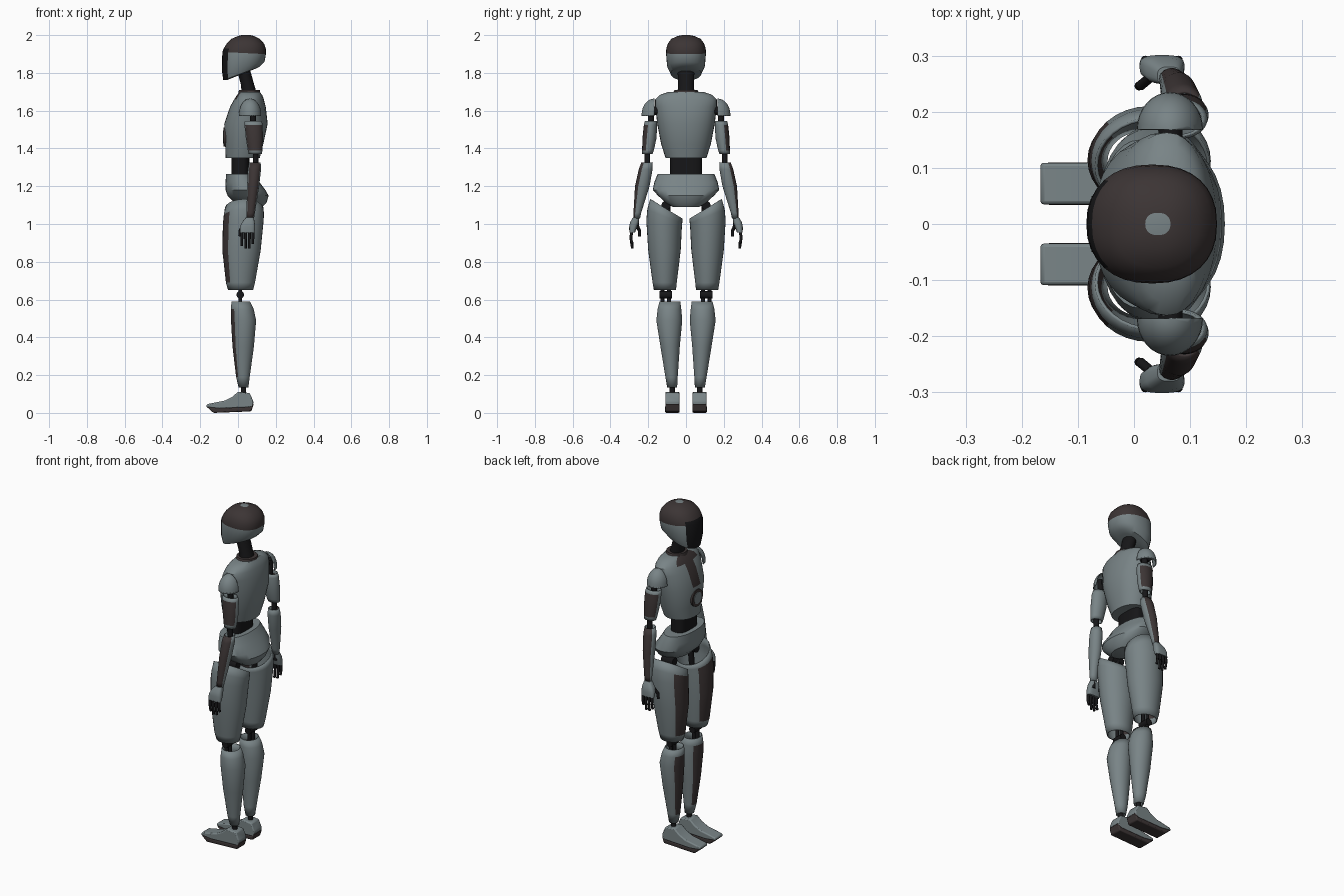
import bpy, bmesh
from math import pi, cos, sin, copysign
from mathutils import Vector, Matrix


def material(name, rgb):
    m = bpy.data.materials.new(name)
    m.diffuse_color = (*rgb, 1)
    return m


GREY = material("grey_shell", (0.19, 0.23, 0.24))
BROWN = material("dark_panel", (0.045, 0.035, 0.035))
BLACK = material("black_joint", (0.008, 0.008, 0.009))
MATS = [GREY, BROWN, BLACK]
N = 32


def finish(name, bm, mat=GREY, mirror=False, wall=0, bevel=0):
    me = bpy.data.meshes.new(name)
    bm.to_mesh(me)
    bm.free()
    ob = bpy.data.objects.new(name, me)
    bpy.context.collection.objects.link(ob)
    if mat:
        me.materials.append(mat)
    else:
        for m in MATS:
            me.materials.append(m)
    bpy.ops.object.select_all(action='DESELECT')
    ob.select_set(True)
    bpy.context.view_layer.objects.active = ob
    bpy.ops.object.shade_smooth_by_angle(angle=0.6)
    if wall:
        ob.modifiers.new("wall", 'SOLIDIFY').thickness = wall
    if bevel:
        b = ob.modifiers.new("soft_edge", 'BEVEL')
        b.width, b.segments = bevel, 2
    if mirror:
        ob.modifiers.new("both_sides", 'MIRROR').use_axis = (False, True, False)
    return ob


# rings go upwards: (z, x0, x1, y0, y1[, slope along x, slope along y])
# panels: (first row, last row, centre angle, half angle, material index)
def loft(name, rings, mat=None, panels=(), power=2.0, cap=True, **kw):
    bm = bmesh.new()
    rows = []
    for z, x0, x1, y0, y1, *t in rings:
        tx, ty = (t + [0, 0])[:2]
        row = []
        for j in range(N):
            c, s = cos(2 * pi * j / N), sin(2 * pi * j / N)
            dx = copysign(abs(c) ** (2 / power), c) * (x1 - x0) / 2
            dy = copysign(abs(s) ** (2 / power), s) * (y1 - y0) / 2
            row.append(bm.verts.new(((x0 + x1) / 2 + dx, (y0 + y1) / 2 + dy, z + tx * dx + ty * dy)))
        rows.append(row)
    for i in range(len(rows) - 1):
        for j in range(N):
            k = (j + 1) % N
            f = bm.faces.new((rows[i][j], rows[i][k], rows[i + 1][k], rows[i + 1][j]))
            a = 2 * pi * (j + 0.5) / N
            for lo, hi, centre, half, index in panels:
                if lo <= i <= hi and abs((a - centre + pi) % (2 * pi) - pi) < half:
                    f.material_index = index
    if cap:
        bm.faces.new(rows[0][::-1])
        bm.faces.new(rows[-1])
    return finish(name, bm, mat, **kw)


def rods(name, parts, mat=BLACK, mirror=True):
    bm = bmesh.new()
    for p, q, r in parts:
        p, q = Vector(p), Vector(q)
        d = q - p
        m = Matrix.Translation((p + q) / 2) @ d.to_track_quat('Z', 'Y').to_matrix().to_4x4()
        bmesh.ops.create_cone(bm, cap_ends=True, segments=14, radius1=r, radius2=r,
                              depth=d.length, matrix=m)
    return finish(name, bm, mat, mirror)


def prism(name, pts, y0, y1, mat):
    bm = bmesh.new()
    f = bm.faces.new([bm.verts.new((x, y0, z)) for x, z in pts])
    ext = bmesh.ops.extrude_face_region(bm, geom=[f])
    bmesh.ops.translate(bm, vec=(0, y1 - y0, 0),
                        verts=[v for v in ext['geom'] if isinstance(v, bmesh.types.BMVert)])
    bmesh.ops.recalc_face_normals(bm, faces=bm.faces)
    return finish(name, bm, mat, mirror=True, bevel=0.006)


def sym(z, x0, x1, h, tx=0):
    return (z, x0, x1, -h, h, tx)


# Head with black visor and dark cap
loft("head", [sym(1.79, -0.06, 0.085, 0.055, 0.4), sym(1.797, -0.078, 0.115, 0.08, 0.37),
              sym(1.835, -0.085, 0.14, 0.1, 0.2), sym(1.905, -0.083, 0.148, 0.106, -0.05),
              sym(1.93, -0.075, 0.147, 0.104), sym(1.955, -0.06, 0.138, 0.096),
              sym(1.98, -0.035, 0.115, 0.078), sym(1.995, 0.0, 0.085, 0.045),
              sym(2.0, 0.02, 0.065, 0.02)],
     panels=[(3, 7, 0, 4, 1), (1, 3, pi, 0.85, 2)], power=2.3)
loft("neck", [sym(1.69, 0.02, 0.1, 0.045), sym(1.74, 0.015, 0.085, 0.042),
              sym(1.83, -0.01, 0.06, 0.045)], BLACK)
loft("collar", [sym(1.68, 0.0, 0.12, 0.075), sym(1.71, 0.005, 0.115, 0.06)], BROWN)

# Torso with front strip and chest ring
loft("torso", [sym(1.35, -0.065, 0.115, 0.108), sym(1.42, -0.068, 0.133, 0.131),
               sym(1.53, -0.073, 0.157, 0.152), sym(1.62, -0.042, 0.147, 0.163),
               sym(1.66, -0.02, 0.137, 0.163), sym(1.683, -0.005, 0.128, 0.14),
               sym(1.7, 0.01, 0.115, 0.09)],
     panels=[(2, 3, pi, 0.2, 1), (4, 5, pi, 0.55, 1)], power=2.2)


def chest_disc(name, r, depth, mat):
    bm = bmesh.new()
    m = Matrix.Translation((-0.068, 0, 1.46)) @ Matrix.Rotation(pi / 2, 4, 'Y')
    bmesh.ops.create_cone(bm, cap_ends=True, segments=N, radius1=r, radius2=r, depth=depth, matrix=m)
    finish(name, bm, mat)


chest_disc("chest_ring", 0.05, 0.016, BROWN)
chest_disc("chest_centre", 0.034, 0.022, GREY)

# Waist and pelvis
loft("waist", [sym(1.24, -0.035, 0.06, 0.085), sym(1.37, -0.035, 0.06, 0.085)], BLACK, power=3)
loft("pelvis", [sym(1.09, 0.03, 0.13, 0.07), sym(1.115, -0.02, 0.152, 0.11),
                sym(1.15, -0.055, 0.162, 0.148), sym(1.18, -0.066, 0.145, 0.176),
                sym(1.22, -0.066, 0.115, 0.168), sym(1.265, -0.063, 0.088, 0.15)], GREY, power=2.2)

# Legs
loft("thigh", [(0.65, -0.053, 0.08, 0.053, 0.17), (0.69, -0.064, 0.09, 0.049, 0.177),
               (0.86, -0.083, 0.12, 0.028, 0.2), (1.0, -0.08, 0.134, 0.022, 0.21, 0, 0.2),
               (1.04, -0.076, 0.137, 0.02, 0.205, 0, 0.4),
               (1.08, -0.07, 0.136, 0.018, 0.19, 0, 0.6)],
     panels=[(1, 3, pi, 0.85, 1)], cap=False, wall=0.006, mirror=True)
loft("shin", [(0.135, 0.003, 0.055, 0.047, 0.1), (0.19, -0.01, 0.062, 0.044, 0.109),
              (0.35, -0.029, 0.084, 0.033, 0.135), (0.49, -0.037, 0.096, 0.02, 0.157),
              (0.55, -0.038, 0.083, 0.025, 0.15), (0.59, -0.034, 0.064, 0.03, 0.14)],
     panels=[(1, 3, pi, 0.8, 1)], cap=False, wall=0.006, mirror=True)
rods("hip_joint", [((0.04, 0.09, 1.17), (0.035, 0.105, 1.0), 0.016),
                   ((0.0, 0.105, 1.1), (0.075, 0.105, 1.1), 0.024)])
rods("knee_joint", [((0.012, 0.09, 0.54), (0.012, 0.09, 0.7), 0.01),
                    ((0.012, 0.125, 0.54), (0.012, 0.125, 0.7), 0.01),
                    ((0.012, 0.075, 0.625), (0.012, 0.14, 0.625), 0.02)])
rods("ankle_joint", [((0.03, 0.073, 0.08), (0.03, 0.073, 0.2), 0.014)])
prism("foot", [(0.078, 0.03), (0.082, 0.06), (0.062, 0.105), (0.0, 0.112), (-0.03, 0.085),
               (-0.07, 0.065), (-0.165, 0.046), (-0.168, 0.03), (-0.1, 0.022)], 0.035, 0.109, GREY)
prism("sole", [(0.07, 0.008), (0.084, 0.05), (0.06, 0.032), (-0.1, 0.026), (-0.168, 0.034),
               (-0.13, 0.0)], 0.034, 0.11, BROWN)

# Shoulder caps: quarter shells open at the inside and below
bm = bmesh.new()
bmesh.ops.create_uvsphere(bm, u_segments=32, v_segments=16, radius=1)
for axis in ((0, 1, 0), (0, 0, 1)):
    bmesh.ops.bisect_plane(bm, geom=bm.verts[:] + bm.edges[:] + bm.faces[:], plane_co=(0, 0, 0),
                           plane_no=axis, clear_inner=True)
bmesh.ops.transform(bm, verts=bm.verts, matrix=Matrix.Translation((0.064, 0.168, 1.578))
                    @ Matrix.Diagonal((0.059, 0.067, 0.086, 1)))
finish("shoulder_cap", bm, GREY, mirror=True, wall=0.006)

# Arms
loft("upper_arm", [(1.37, 0.057, 0.127, 0.177, 0.232), (1.39, 0.052, 0.129, 0.17, 0.232),
                   (1.45, 0.042, 0.133, 0.157, 0.231), (1.525, 0.034, 0.131, 0.152, 0.223),
                   (1.545, 0.036, 0.125, 0.155, 0.218)],
     panels=[(1, 2, pi / 2, 1.1, 1)], cap=False, wall=0.005, mirror=True)
loft("forearm", [(1.03, 0.045, 0.085, 0.243, 0.277), (1.06, 0.045, 0.09, 0.237, 0.278),
                 (1.2, 0.048, 0.112, 0.193, 0.27), (1.29, 0.052, 0.122, 0.177, 0.25),
                 (1.325, 0.06, 0.12, 0.176, 0.237)],
     panels=[(0, 3, pi / 2, 1.0, 1)], cap=False, wall=0.005, mirror=True)
rods("shoulder_joint", [((0.08, 0.185, 1.48), (0.08, 0.185, 1.62), 0.016),
                        ((0.065, 0.14, 1.6), (0.065, 0.2, 1.6), 0.022)])
rods("elbow_joint", [((0.093, 0.205, 1.27), (0.093, 0.205, 1.42), 0.015)])
rods("wrist_joint", [((0.065, 0.262, 0.99), (0.067, 0.258, 1.08), 0.012)])

# Hands
loft("palm", [(0.955, 0.01, 0.088, 0.27, 0.3), (0.985, 0.01, 0.09, 0.258, 0.301),
              (1.01, 0.022, 0.088, 0.25, 0.296), (1.035, 0.042, 0.083, 0.248, 0.28)],
     GREY, power=3, mirror=True)
fingers = []
for x, tip in ((0.02, 0.885), (0.04, 0.87), (0.06, 0.872), (0.079, 0.895)):
    fingers += [((x, 0.287, 0.97), (x, 0.292, 0.92), 0.008),
                ((x, 0.292, 0.924), (x, 0.284, tip), 0.007)]
rods("fingers", fingers)
rods("thumb", [((0.03, 0.262, 1.0), (0.012, 0.247, 0.965), 0.009),
               ((0.012, 0.247, 0.968), (0.009, 0.246, 0.935), 0.008)])
